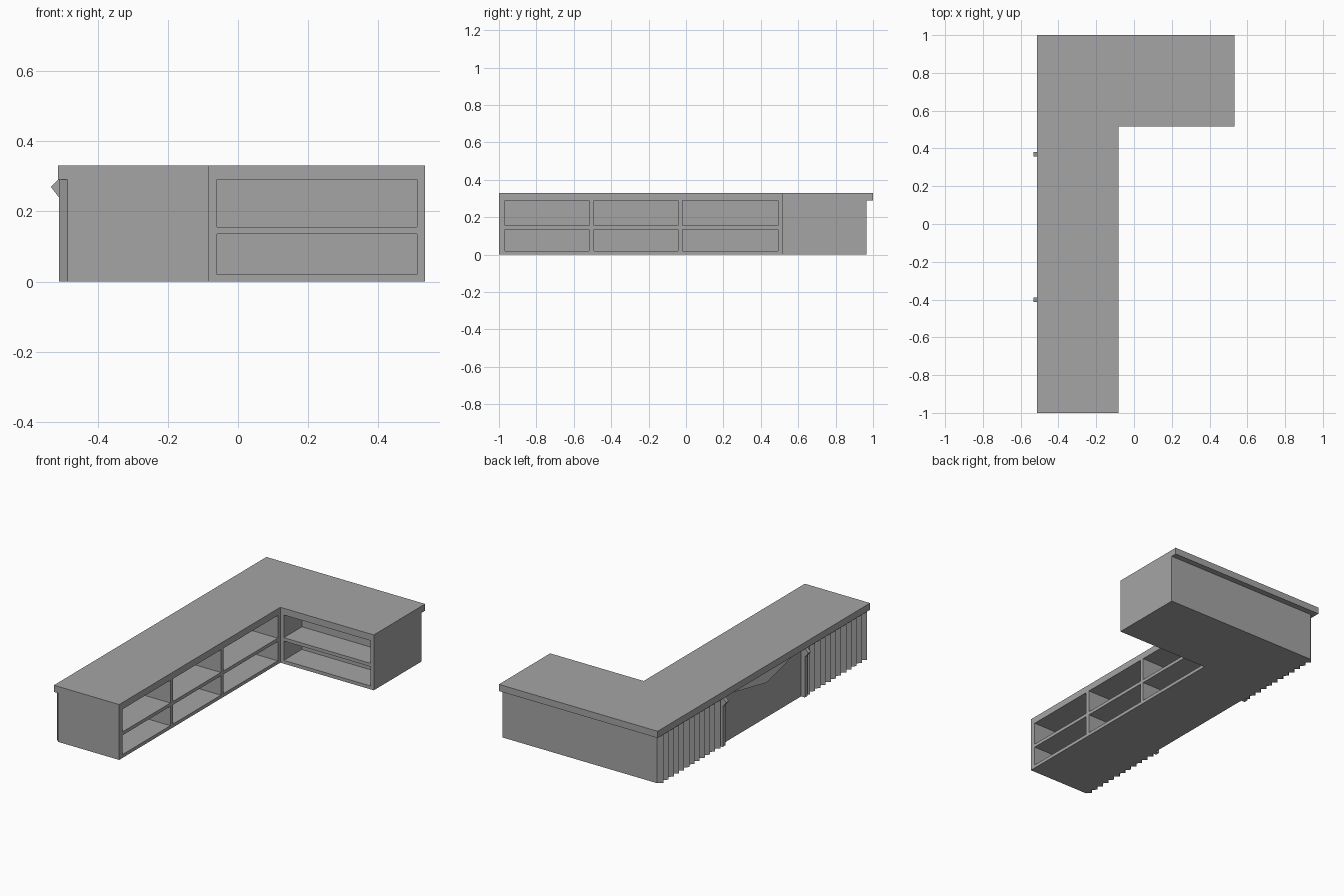
import bpy
import bmesh

cube = bpy.data.objects.get("Cube")
if cube:
    bpy.data.objects.remove(cube, do_unlink=True)

grey = bpy.data.materials.new("light grey")
grey.use_nodes = True
grey.diffuse_color = (0.375, 0.375, 0.375, 1)
grey.node_tree.nodes["Principled BSDF"].inputs["Base Color"].default_value = grey.diffuse_color

TOP, UNDER = 0.33, 0.29           # counter top surface and underside
WALL, EDGE = -0.486, -0.513       # customer-side wall and counter edge
INNER_X, INNER_Y = -0.083, 0.517  # faces that hold the shelves
RIGHT = 0.533
DEPTH = 0.17


def add_object(name, bm):
    bmesh.ops.recalc_face_normals(bm, faces=bm.faces)
    mesh = bpy.data.meshes.new(name)
    bm.to_mesh(mesh)
    bm.free()
    mesh.materials.append(grey)
    obj = bpy.data.objects.new(name, mesh)
    bpy.context.collection.objects.link(obj)
    return obj


def prism(name, points, direction):
    """Extrude a flat outline of 3D points along a direction."""
    bm = bmesh.new()
    face = bm.faces.new([bm.verts.new(p) for p in points])
    new = bmesh.ops.extrude_face_region(bm, geom=[face], use_keep_orig=True)["geom"]
    bmesh.ops.translate(bm, vec=direction,
                        verts=[v for v in new if isinstance(v, bmesh.types.BMVert)])
    return add_object(name, bm)


def l_shape(name, west, north, z0, z1):
    plan = [(west, -1), (INNER_X, -1), (INNER_X, INNER_Y),
            (RIGHT, INNER_Y), (RIGHT, north), (west, north)]
    return prism(name, [(x, y, z0) for x, y in plan], (0, 0, z1 - z0))


def add_box(bm, low, high):
    verts = bmesh.ops.create_cube(bm, size=1)["verts"]
    for v in verts:
        for i in range(3):
            v.co[i] = high[i] if v.co[i] > 0 else low[i]


# Counter top and cabinet body
l_shape("counter_top", EDGE, 1.0, UNDER, TOP)
body = l_shape("cabinet_body", WALL, 0.965, 0, UNDER)

# Open shelf compartments, two rows on each inner face
bm = bmesh.new()
for z0, z1 in ((0.02, 0.135), (0.155, 0.31)):
    for y0, y1 in ((-0.967, -0.518), (-0.493, -0.042), (-0.02, 0.493)):
        add_box(bm, (INNER_X - DEPTH, y0, z0), (INNER_X + 0.1, y1, z1))
    add_box(bm, (-0.06, INNER_Y - 0.1, z0), (0.51, INNER_Y + DEPTH, z1))
cutter = add_object("shelf_cutter", bm)
cutter.hide_render = True
cut = body.modifiers.new("shelves", "BOOLEAN")
cut.operation = "DIFFERENCE"
cut.solver = "EXACT"
cut.object = cutter
graph = bpy.context.evaluated_depsgraph_get()
body.data = bpy.data.meshes.new_from_object(body.evaluated_get(graph))
body.modifiers.clear()
bpy.data.objects.remove(cutter, do_unlink=True)


# Pleated cladding on the outer wall
def pleats(name, start, end, count):
    step = (end - start) / count
    outline = [(WALL + 0.004, start, 0)]
    for i in range(count):
        outline += [(WALL, start + i * step, 0), (-0.51, start + (i + 0.5) * step, 0)]
    outline += [(WALL, end, 0), (WALL + 0.004, end, 0)]
    prism(name, outline, (0, 0, UNDER))


pleats("back_pleats", 0.38, 0.965, 12)
pleats("front_pleats", -1.0, -0.415, 12)

# Posts with pointed heads either side of the plain panel
profile = [(WALL, 0), (-0.51, 0), (-0.51, 0.24), (-0.533, 0.27), (EDGE, UNDER), (WALL, UNDER)]
for name, y in (("back_post", 0.37), ("front_post", -0.402)):
    prism(name, [(x, y - 0.012, z) for x, z in profile], (0, 0.024, 0))

# Shallow triangular valance hung between the posts
bm = bmesh.new()
back, front, tip, root = [bm.verts.new(p) for p in (
    (WALL, 0.36, UNDER), (WALL, -0.392, UNDER), (-0.509, -0.03, 0.225), (WALL, -0.03, 0.22))]
for tri in ((back, front, tip), (back, tip, root), (front, root, tip), (back, root, front)):
    bm.faces.new(tri)
add_object("valance", bm)
